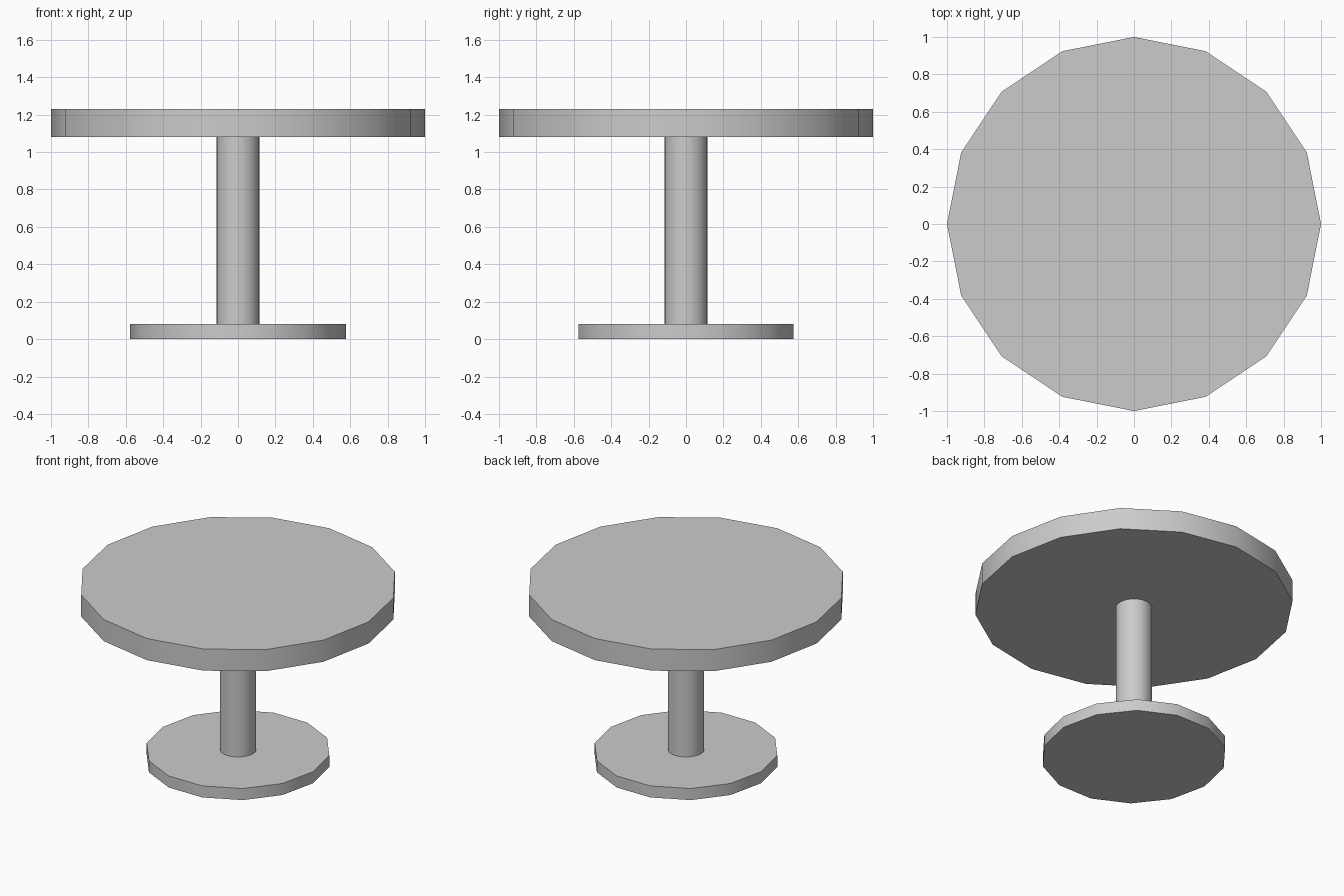
import bpy
import math

if "Cube" in bpy.data.objects:
    bpy.data.objects.remove(bpy.data.objects["Cube"])


def disc(name, radius, z0, z1, sides, y_scale=1.0):
    """Capped prism with a corner on the x axis and smoothly shaded walls."""
    bpy.ops.mesh.primitive_cylinder_add(
        vertices=sides, radius=radius, depth=z1 - z0,
        location=(0, 0, (z0 + z1) / 2),
        rotation=(0, 0, math.pi / 2))
    obj = bpy.context.object
    obj.name = name
    # apply the turn first so the stretch acts along world y
    bpy.ops.object.transform_apply(location=False, rotation=True, scale=True)
    obj.scale.y = y_scale
    bpy.ops.object.transform_apply(location=False, rotation=False, scale=True)
    bpy.ops.object.shade_smooth_by_angle(angle=math.radians(35))
    return obj


# floor plate
disc("base", 0.578, 0.0, 0.08, 14, y_scale=1.02)
# central column
disc("column", 0.115, 0.08, 1.08, 24)
# round top
disc("table_top", 1.0, 1.08, 1.23, 16)
